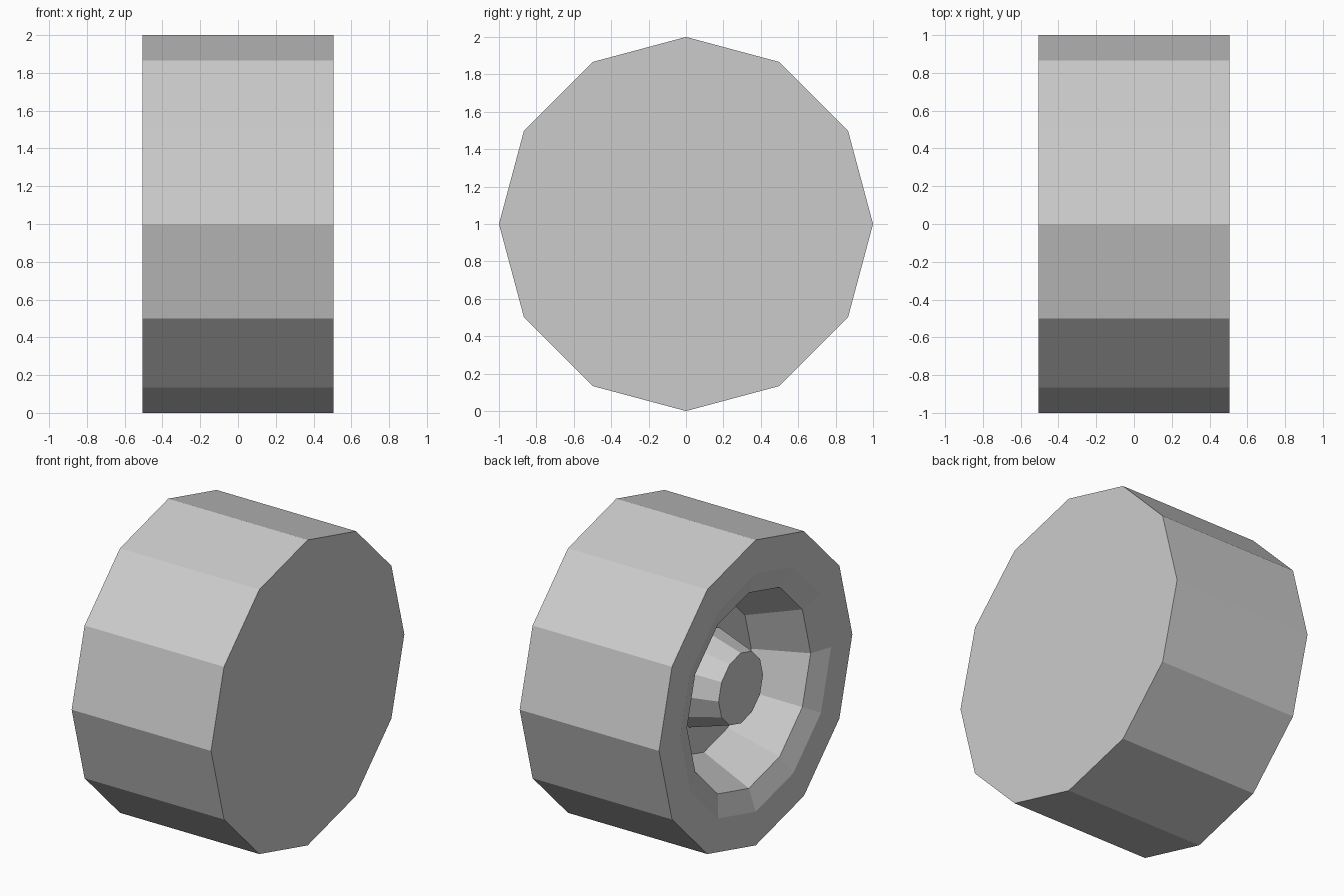
import bpy
import bmesh
from math import sin, cos, pi

cube = bpy.data.objects.get("Cube")
if cube:
    bpy.data.objects.remove(cube, do_unlink=True)

SIDES = 12
CENTRE_Z = 1.0

grey = bpy.data.materials.new("plain grey")
grey.use_nodes = True
colour = (0.6, 0.6, 0.6, 1)
grey.diffuse_color = colour
grey.node_tree.nodes["Principled BSDF"].inputs["Base Color"].default_value = colour


def lathe(name, profile):
    """Closed faceted solid about the x axis from (x, radius) rings."""
    bm = bmesh.new()
    angles = [2 * pi * i / SIDES for i in range(SIDES)]
    rings = [[bm.verts.new((x, r * sin(a), CENTRE_Z + r * cos(a))) for a in angles]
             for x, r in profile]
    for a, b in zip(rings, rings[1:]):
        for i in range(SIDES):
            j = (i + 1) % SIDES
            bm.faces.new((a[i], a[j], b[j], b[i]))
    # flat end discs
    bm.faces.new(rings[0])
    bm.faces.new(rings[-1])
    bmesh.ops.recalc_face_normals(bm, faces=bm.faces)
    mesh = bpy.data.meshes.new(name)
    bm.to_mesh(mesh)
    bm.free()
    mesh.materials.append(grey)
    obj = bpy.data.objects.new(name, mesh)
    bpy.context.collection.objects.link(obj)
    return obj


lathe("wheel", [
    (0.505, 1.0),     # closed inner side
    (-0.505, 1.0),    # tread
    (-0.505, 0.78),   # tyre sidewall
    (-0.455, 0.64),   # bevelled rim
    (-0.13, 0.49),    # tapered dish wall
    (-0.13, 0.31),    # dish floor
    (-0.397, 0.23),   # hub cone, closed by its cap
])
